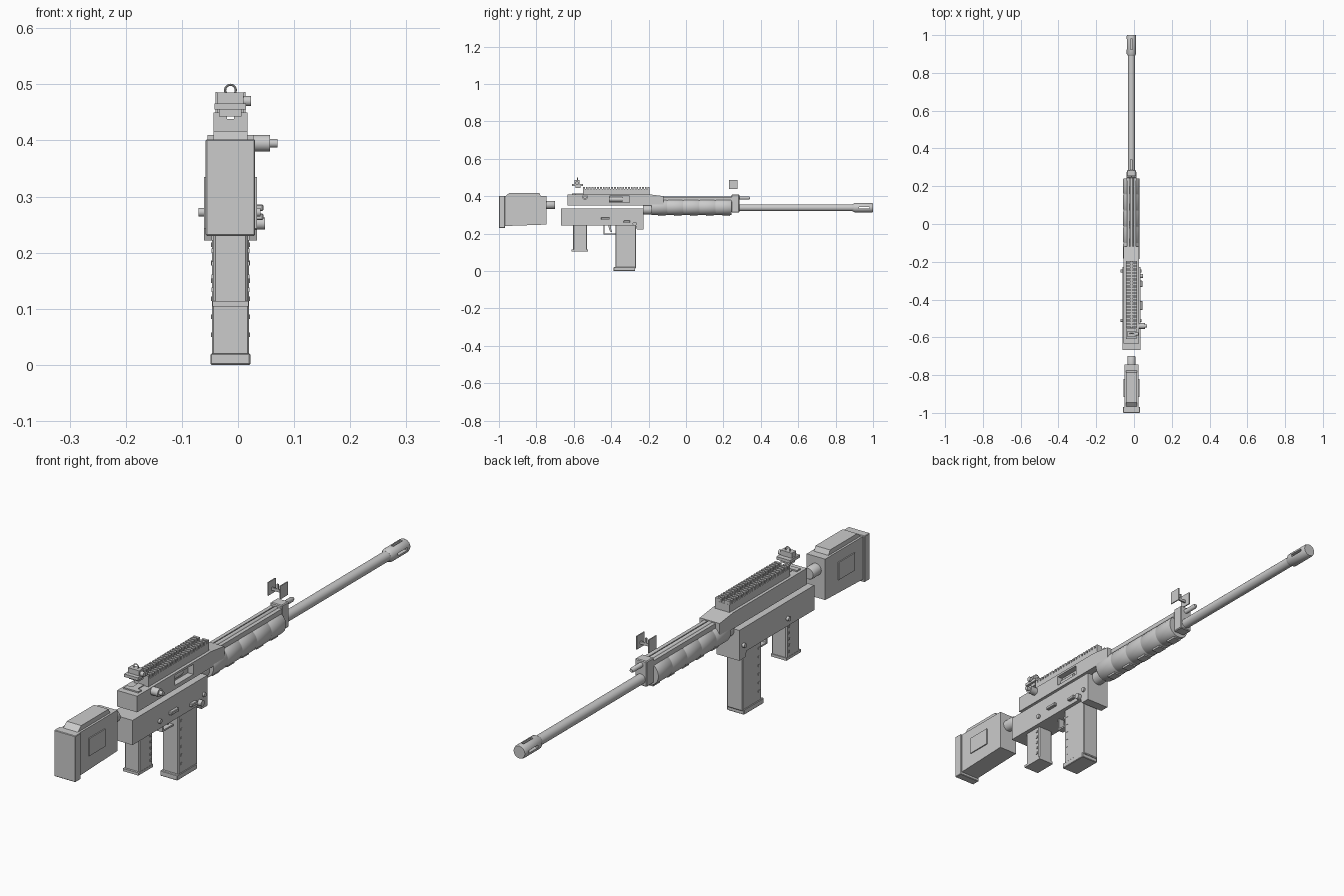
import bpy, bmesh, math
from mathutils import Matrix, Vector

if "Cube" in bpy.data.objects:
    bpy.data.objects.remove(bpy.data.objects["Cube"])

CX = -0.0135   # centre line of the whole assembly


def finish(name, bm, smooth=False):
    bmesh.ops.recalc_face_normals(bm, faces=bm.faces)
    me = bpy.data.meshes.new(name)
    bm.to_mesh(me)
    bm.free()
    ob = bpy.data.objects.new(name, me)
    bpy.context.collection.objects.link(ob)
    if smooth:
        bpy.context.view_layer.objects.active = ob
        ob.select_set(True)
        bpy.ops.object.shade_smooth_by_angle(angle=math.radians(35))
        ob.select_set(False)
    return ob


def add_box(bm, x, y, z):
    c = Vector([(a + b) / 2 for a, b in (x, y, z)])
    s = [b - a for a, b in (x, y, z)]
    bmesh.ops.create_cube(bm, size=1, matrix=Matrix.Translation(c) @ Matrix.Diagonal((*s, 1)))


def boxes(name, *items, bevel=0.0):
    bm = bmesh.new()
    for it in items:
        add_box(bm, *it)
    if bevel:
        bmesh.ops.bevel(bm, geom=bm.edges[:], offset=bevel, segments=1, affect='EDGES')
    return finish(name, bm)


def mid(half):
    return (CX - half, CX + half)


def lathe(name, axis, origin, profile, n=24):
    """Solid of revolution: profile is (distance along axis, radius)."""
    bm = bmesh.new()
    rings = []
    for d, r in profile:
        ring = []
        for i in range(n):
            a = 2 * math.pi * (i + 0.5) / n
            u, v = r * math.cos(a), r * math.sin(a)
            p = (u, d, v) if axis == 'Y' else (d, u, v)
            ring.append(bm.verts.new(Vector(origin) + Vector(p)))
        rings.append(ring)
    for a, b in zip(rings, rings[1:]):
        for i in range(n):
            bm.faces.new((a[i], a[(i + 1) % n], b[(i + 1) % n], b[i]))
    bm.faces.new(rings[0])
    bm.faces.new(rings[-1])
    return finish(name, bm, True)


def extrude_x(name, half, pts):
    """Side profile in (y, z) extruded across the width."""
    bm = bmesh.new()
    f = bm.faces.new([bm.verts.new((CX - half, y, z)) for y, z in pts])
    r = bmesh.ops.extrude_face_region(bm, geom=[f])
    bmesh.ops.translate(bm, vec=(2 * half, 0, 0),
                        verts=[v for v in r['geom'] if isinstance(v, bmesh.types.BMVert)])
    return finish(name, bm)


def cut(ob, cutter):
    m = ob.modifiers.new('cut', 'BOOLEAN')
    m.operation, m.object, m.solver = 'DIFFERENCE', cutter, 'EXACT'
    cutter.hide_render = True
    cutter.hide_viewport = True


# Stock
extrude_x('stock_body', 0.038, [(-0.975, 0.24), (-0.745, 0.248), (-0.745, 0.4), (-0.975, 0.4)])
boxes('butt_plate', (mid(0.044), (-1.0, -0.968), (0.23, 0.402)), bevel=0.002)
extrude_x('cheek_rest', 0.03, [(-0.968, 0.398), (-0.775, 0.398), (-0.785, 0.417), (-0.945, 0.417)])
boxes('stock_side_panels', (mid(0.042), (-0.915, -0.82), (0.295, 0.36)))
lathe('buffer_tube', 'Y', (CX, 0, 0.353), [(-0.75, 0.022), (-0.703, 0.022), (-0.70, 0.02)])

# Lower receiver with magazine well
extrude_x('lower_receiver', 0.047, [(-0.668, 0.243), (-0.385, 0.243), (-0.27, 0.243), (-0.262, 0.222),
                                    (-0.227, 0.222), (-0.227, 0.335), (-0.668, 0.335)])

# Upper receiver with ejection port and bolt
upper = extrude_x('upper_receiver', 0.041, [(-0.633, 0.35), (-0.12, 0.35), (-0.12, 0.40),
                                            (-0.2, 0.41), (-0.633, 0.41)])
cut(upper, boxes('port_cutter', ((0.005, 0.06), (-0.41, -0.302), (0.365, 0.402))))
lathe('bolt', 'Y', (0.0, 0, 0.383), [(-0.41, 0.013), (-0.34, 0.013)], 16)
boxes('rear_latch', (mid(0.03), (-0.61, -0.59), (0.405, 0.415)),
      (mid(0.012), (-0.59, -0.55), (0.405, 0.413)))

# Top rail: base, two rows of teeth
teeth = [(mid(0.03), (-0.55, -0.195), (0.408, 0.438))]
for i in range(24):
    y = -0.55 + i * 0.355 / 23.65
    for s in (-1, 1):
        teeth.append((sorted((CX + s * 0.006, CX + s * 0.03)), (y, y + 0.0095), (0.436, 0.45)))
boxes('top_rail', *teeth)

# Grip, trigger and guard
boxes('grip', (mid(0.031), (-0.604, -0.528), (0.11, 0.248)), bevel=0.004)
boxes('grip_base', (mid(0.032), (-0.612, -0.525), (0.104, 0.114)))
boxes('grip_studs', *[(mid(0.034), (-0.544, -0.536), (z, z + 0.008))
                      for z in (0.13, 0.153, 0.176, 0.199, 0.222)])
boxes('trigger_guard', (mid(0.012), (-0.442, -0.378), (0.195, 0.201)),
      (mid(0.012), (-0.442, -0.435), (0.195, 0.245)))
extrude_x('trigger', 0.006, [(-0.415, 0.245), (-0.4, 0.245), (-0.4, 0.222), (-0.394, 0.207),
                             (-0.402, 0.207), (-0.411, 0.222)])

# Magazine
boxes('magazine', (mid(0.033), (-0.378, -0.267), (0.014, 0.26)), bevel=0.003)
boxes('magazine_base', (mid(0.0355), (-0.388, -0.272), (0.0, 0.02)), bevel=0.002)
boxes('magazine_studs', *[(mid(0.0345), (-0.366, -0.358), (0.05 + i * 0.032, 0.058 + i * 0.032))
                          for i in range(6)])

# Side controls
lathe('charging_knob', 'X', (0, -0.54, 0.395),
      [(0.02, 0.015), (0.057, 0.015), (0.057, 0.008), (0.07, 0.008)], 20)
for name, y, z, r in (('rear_pin', -0.51, 0.272, 0.008), ('front_pin', -0.25, 0.272, 0.008)):
    lathe(name, 'X', (CX, y, z), [(-0.057, r), (0.054, r)], 16)
boxes('bolt_catch', ((0.03, 0.045), (-0.455, -0.408), (0.274, 0.286)), bevel=0.002)
boxes('selector_lever', ((0.03, 0.045), (-0.333, -0.3), (0.258, 0.27)), bevel=0.002)
lathe('magazine_release', 'X', (0, -0.275, 0.252), [(0.03, 0.011), (0.048, 0.011)], 16)

# Barrel nut, and handguard in ringed segments
lathe('barrel_nut', 'Y', (CX, 0, 0.328), [(-0.23, 0.026), (-0.18, 0.026)])
prof, n = [], 5
seg = 0.43 / n
for i in range(n):
    y = -0.185 + i * seg
    prof += [(y, 0.0425), (y + 0.003, 0.044), (y + seg - 0.006, 0.044), (y + seg - 0.003, 0.0425)]
lathe('handguard', 'Y', (CX, 0, 0.342), prof, 20)
boxes('handguard_top_rails', *[(sorted((CX + s * 0.01, CX + s * 0.024)), (-0.12, 0.245), (0.37, 0.396))
                               for s in (-1, 1)])
boxes('handguard_bottom_tabs', *[(mid(0.015), (-0.15 + i * seg, -0.11 + i * seg), (0.294, 0.302))
                                 for i in range(n)])
lathe('gas_tube', 'Y', (CX, 0, 0.39), [(-0.13, 0.009), (0.335, 0.009), (0.342, 0.006)], 16)

# Gas block and front sight
boxes('gas_block', (mid(0.024), (0.243, 0.285), (0.313, 0.408)), bevel=0.003)
boxes('front_sight', *[(sorted((CX + s * 0.023, CX + s * 0.027)), (0.23, 0.275), (0.437, 0.486))
                       for s in (-1, 1)],
      (mid(0.024), (0.25, 0.256), (0.45, 0.46)), (mid(0.003), (0.25, 0.256), (0.455, 0.478)))

# Barrel and slotted muzzle
lathe('barrel', 'Y', (CX, 0, 0.338), [(-0.2, 0.0185), (0.92, 0.0185)])
muzzle = lathe('muzzle_brake', 'Y', (CX, 0, 0.338),
               [(0.89, 0.019), (0.902, 0.0255), (0.993, 0.0255), (1.0, 0.023)])
cut(muzzle, boxes('muzzle_cutter', (mid(0.04), (0.925, 0.98), (0.333, 0.343))))
cut(muzzle, boxes('muzzle_cutter_vertical', (mid(0.005), (0.925, 0.98), (0.35, 0.38))))

# Rear sight with ring aperture and knob
boxes('rear_sight_base', (mid(0.028), (-0.61, -0.552), (0.455, 0.466)),
      (mid(0.02), (-0.592, -0.565), (0.443, 0.456)),
      (mid(0.023), (-0.595, -0.57), (0.465, 0.485)))
lathe('rear_sight_knob', 'X', (0, -0.582, 0.47), [(0.005, 0.009), (0.023, 0.009)], 16)
bpy.ops.mesh.primitive_torus_add(major_radius=0.0095, minor_radius=0.002, major_segments=24,
                                 minor_segments=8, location=(CX, -0.58, 0.4895),
                                 rotation=(math.pi / 2, 0, 0))
bpy.context.object.name = 'rear_sight_ring'
bpy.ops.object.shade_smooth_by_angle()
